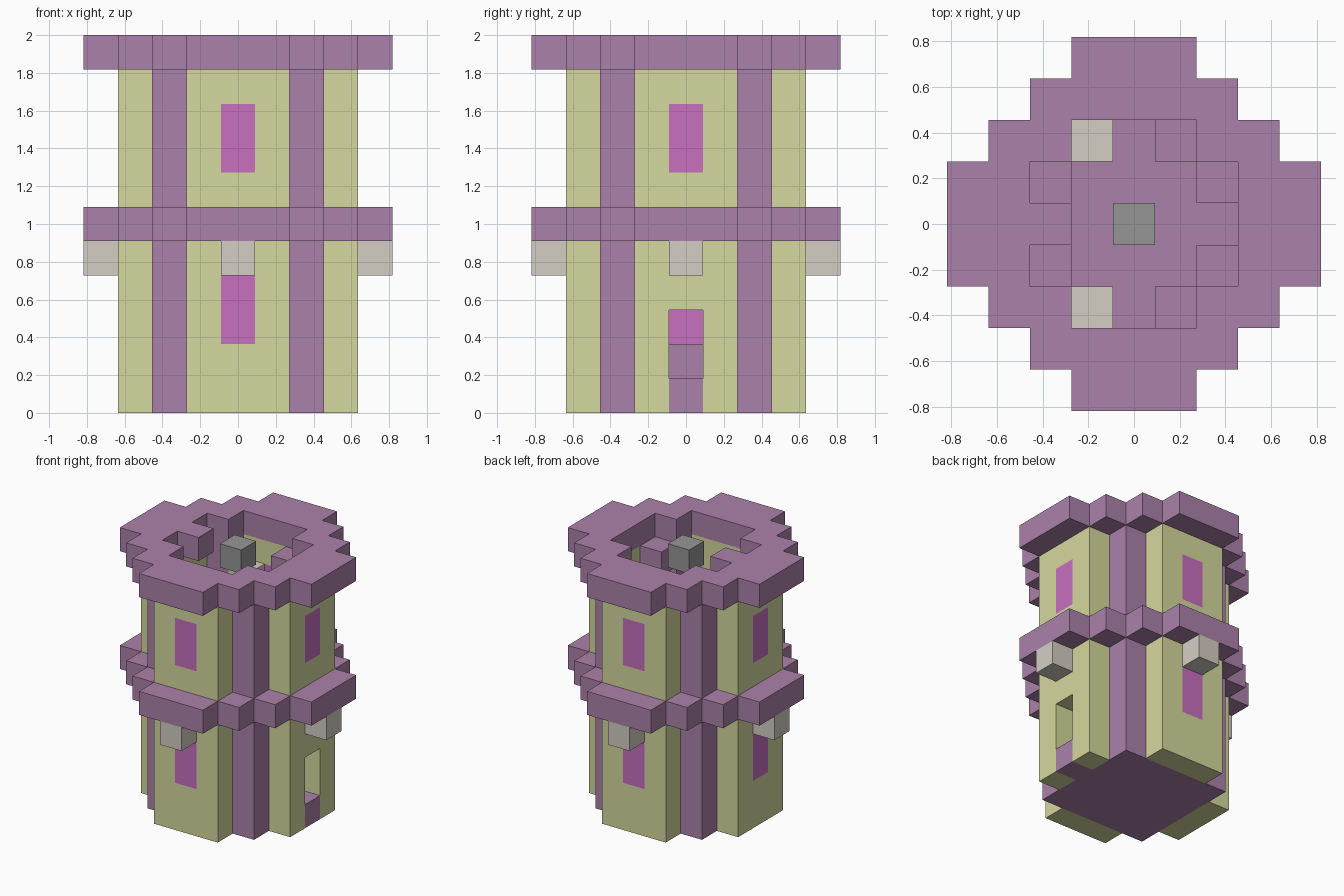
import bpy
import bmesh
from mathutils import Vector

cube = bpy.data.objects.get("Cube")
if cube:
    bpy.data.objects.remove(cube, do_unlink=True)

UNIT = 2 / 11          # edge of one block; the tower is 11 blocks tall
LAYERS = 11


def make_material(name, rgb):
    # 8-bit display colour to linear
    lin = [((c / 255 + 0.055) / 1.055) ** 2.4 for c in rgb] + [1.0]
    mat = bpy.data.materials.new(name)
    mat.use_nodes = True
    mat.diffuse_color = lin
    mat.node_tree.nodes["Principled BSDF"].inputs["Base Color"].default_value = lin
    return mat


purple = make_material("purple_stone", (171, 129, 170))
yellow = make_material("pale_yellow_brick", (213, 216, 158))
pink = make_material("pink_glass", (200, 112, 191))
pale = make_material("pale_lamp", (212, 206, 196))
grey = make_material("grey_block", (150, 150, 150))

PARTS = {
    "walls": yellow, "corner_columns": purple, "floor": purple,
    "middle_ledge": purple, "top_ledge": purple, "windows": pink,
    "outer_lamps": pale, "inner_lamps": pale, "inner_steps": purple,
    "door_sill": purple, "centre_block": grey,
}
cells = {}


def is_inside(ax, ay):
    return max(ax, ay) <= 2 and ax + ay < 4


# Shell: walls, columns, ledges and floor
for x in range(-4, 5):
    for y in range(-4, 5):
        ax, ay = abs(x), abs(y)
        for z in range(LAYERS):
            if z in (5, 10):
                if ax + ay <= 5 and not is_inside(ax, ay):
                    cells[x, y, z] = "middle_ledge" if z == 5 else "top_ledge"
            elif ax == ay == 2:
                cells[x, y, z] = "corner_columns"
            elif max(ax, ay) == 3 and min(ax, ay) <= 1:
                cells[x, y, z] = "walls"
            elif z == 0 and is_inside(ax, ay):
                cells[x, y, z] = "floor"

# Windows and lamps on each side
for dx, dy in ((1, 0), (-1, 0), (0, 1), (0, -1)):
    for z in (2, 3, 7, 8):
        cells[3 * dx, 3 * dy, z] = "windows"
    cells[4 * dx, 4 * dy, 4] = "outer_lamps"

# Doorway on the right side
cells[3, 0, 0] = "door_sill"
for z in (1, 2):
    del cells[3, 0, z]
cells[3, 0, 3] = "walls"

# Steps climbing around the inside
STEPS = [(-2, 0, 1), (-2, 1, 2), (1, 2, 3), (2, 1, 4), (2, -1, 5),
         (1, -2, 6), (-1, -2, 7), (-2, -1, 7), (-1, 2, 7),
         (2, -1, 9), (1, 2, 9), (-2, 0, 10)]
for step in STEPS:
    cells[step] = "inner_steps"
for lamp in ((-1, 2, 8), (-1, -2, 8)):
    cells[lamp] = "inner_lamps"
cells[0, 0, LAYERS - 1] = "centre_block"

DIRECTIONS = [Vector(s * (i == k) for i in range(3)) for k in range(3) for s in (1, -1)]


def build_part(name, mat):
    bm = bmesh.new()
    for pos, part in cells.items():
        if part != name:
            continue
        for d in DIRECTIONS:
            # Only faces open to the air are built
            if tuple(int(p + q) for p, q in zip(pos, d)) in cells:
                continue
            u = Vector((d.y, d.z, d.x))
            v = d.cross(u)
            centre = Vector(pos) + Vector((0, 0, 0.5)) + d / 2
            corners = [centre + (a * u + b * v) / 2
                       for a, b in ((-1, -1), (1, -1), (1, 1), (-1, 1))]
            bm.faces.new([bm.verts.new(c * UNIT) for c in corners])
    bmesh.ops.remove_doubles(bm, verts=bm.verts, dist=0.001)
    bmesh.ops.dissolve_limit(bm, angle_limit=0.01, verts=bm.verts, edges=bm.edges)
    mesh = bpy.data.meshes.new(name)
    bm.to_mesh(mesh)
    bm.free()
    mesh.materials.append(mat)
    bpy.context.collection.objects.link(bpy.data.objects.new(name, mesh))


for part_name, material in PARTS.items():
    build_part(part_name, material)
